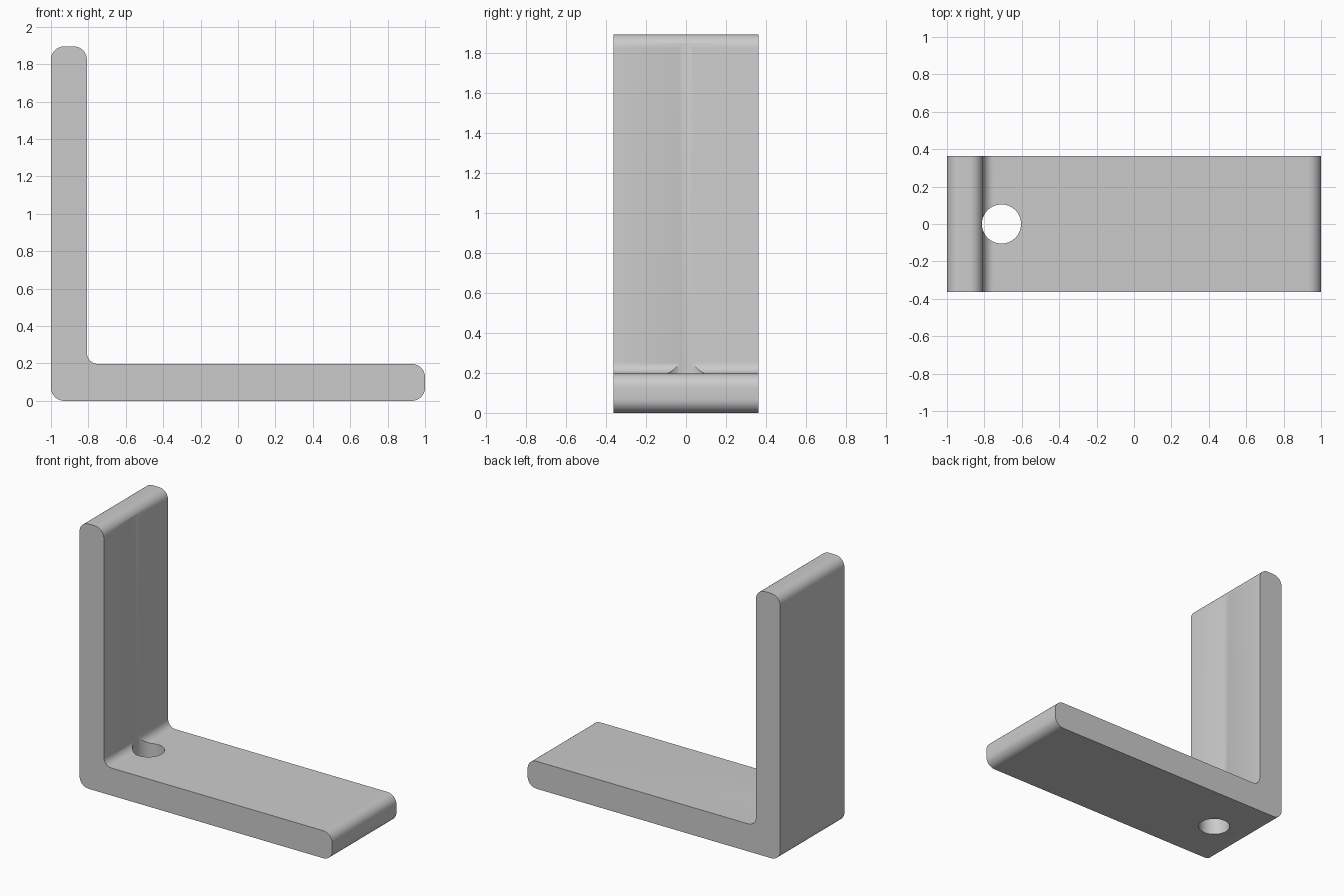
import bpy, bmesh, math
from mathutils import Vector

if "Cube" in bpy.data.objects:
    bpy.data.objects.remove(bpy.data.objects["Cube"])

W = 0.363          # half depth
H = 1.895          # height
T = 0.197          # flange thickness
INNER = -0.808     # inner face of the upright

grey = bpy.data.materials.new("light_grey")
grey.diffuse_color = (0.6, 0.6, 0.6, 1)
grey.use_nodes = True
grey.node_tree.nodes["Principled BSDF"].inputs["Base Color"].default_value = grey.diffuse_color


def rounded(corners, seg=8):
    """Round each (x, z, radius) right-angle corner of an outline."""
    out, n = [], len(corners)
    for i, (x, z, r) in enumerate(corners):
        p = Vector((x, z))
        a = (Vector(corners[i - 1][:2]) - p).normalized()
        b = (Vector(corners[(i + 1) % n][:2]) - p).normalized()
        c = p + (a + b) * r
        for k in range(seg + 1):
            t = math.pi / 2 * k / seg
            out.append(c - b * r * math.cos(t) - a * r * math.sin(t))
    return out


def prism(name, loop, depth):
    """Extrude a loop of points along a vector."""
    bm = bmesh.new()
    face = bm.faces.new([bm.verts.new(p) for p in loop])
    ext = bmesh.ops.extrude_face_region(bm, geom=[face])
    moved = [v for v in ext["geom"] if isinstance(v, bmesh.types.BMVert)]
    bmesh.ops.translate(bm, verts=moved, vec=depth)
    bmesh.ops.recalc_face_normals(bm, faces=bm.faces)
    mesh = bpy.data.meshes.new(name)
    bm.to_mesh(mesh)
    bm.free()
    obj = bpy.data.objects.new(name, mesh)
    bpy.context.collection.objects.link(obj)
    mesh.materials.append(grey)
    return obj


# L-shaped bracket with rounded edges and an inner fillet
outline = rounded([(-1, 0, 0.07), (1, 0, 0.07), (1, T, 0.07),
                   (INNER, T, 0.06), (INNER, H, 0.07), (-1, H, 0.07)])
bracket = prism("angle_bracket", [(p.x, -W, p.y) for p in outline], (0, 2 * W, 0))

# Screw hole, whose bore also leaves a shallow groove up the upright
R, CX = 0.1045, -0.7085
circle = [(CX + R * math.cos(2 * math.pi * k / 64),
           R * math.sin(2 * math.pi * k / 64), -0.2) for k in range(64)]
bore = prism("hole_cutter", circle, (0, 0, H + 0.4))
bore.hide_render = True
bore.hide_set(True)

cut = bracket.modifiers.new("screw_hole", "BOOLEAN")
cut.operation = "DIFFERENCE"
cut.solver = "EXACT"
cut.object = bore

# Apply the cut, then smooth the curved faces
bpy.context.view_layer.objects.active = bracket
bracket.select_set(True)
bpy.ops.object.modifier_apply(modifier=cut.name)
bpy.data.objects.remove(bore)
bpy.ops.object.shade_smooth_by_angle(angle=math.radians(25))
